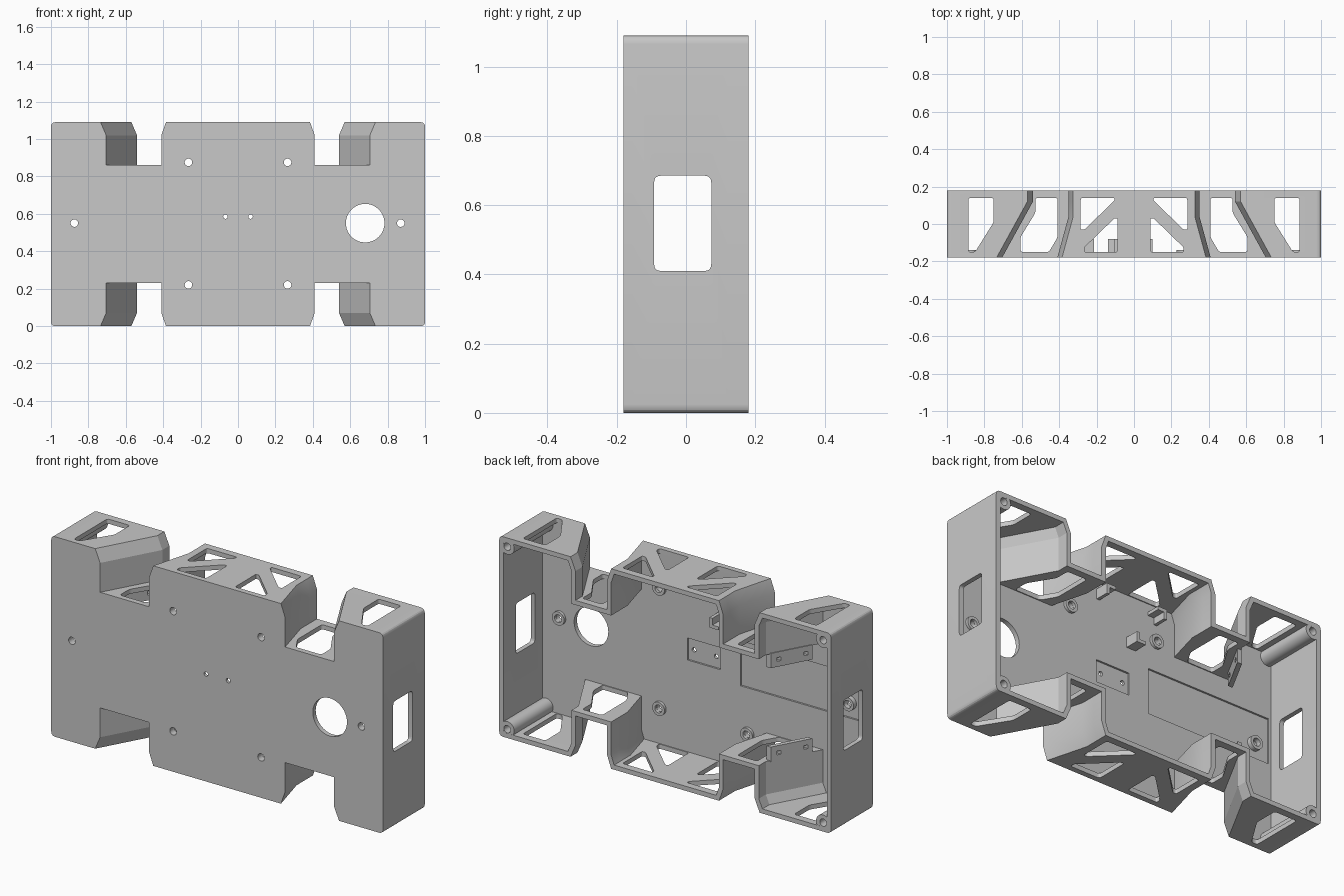
import bpy, bmesh, math
from mathutils import Vector

if "Cube" in bpy.data.objects:
    bpy.data.objects.remove(bpy.data.objects["Cube"])

W, H, D, T = 1.0, 1.09, 0.18, 0.025
FLOOR = -D + T

grey = bpy.data.materials.new("plain_grey")
grey.use_nodes = True
grey.diffuse_color = (0.58, 0.58, 0.58, 1)
grey.node_tree.nodes["Principled BSDF"].inputs["Base Color"].default_value = grey.diffuse_color


def finish(name, bm):
    if bm.calc_volume(signed=True) < 0:
        bmesh.ops.reverse_faces(bm, faces=bm.faces)
    mesh = bpy.data.meshes.new(name)
    bm.to_mesh(mesh)
    bm.free()
    mesh.materials.append(grey)
    ob = bpy.data.objects.new(name, mesh)
    bpy.context.collection.objects.link(ob)
    return ob


def activate(ob):
    bpy.ops.object.select_all(action='DESELECT')
    ob.select_set(True)
    bpy.context.view_layer.objects.active = ob


def smooth(ob):
    activate(ob)
    bpy.ops.object.shade_smooth_by_angle(angle=math.radians(20))


def cut(ob, cutter):
    """Subtract the cutter, trying the second solver if the first gives nothing."""
    activate(ob)
    whole = ob.data.copy()
    for solver in ('EXACT', 'MANIFOLD'):
        mod = ob.modifiers.new("cut", 'BOOLEAN')
        mod.operation, mod.solver, mod.object = 'DIFFERENCE', solver, cutter
        bpy.ops.object.modifier_apply(modifier=mod.name)
        if len(ob.data.polygons) > 0:
            break
        ob.data = whole.copy()
    bpy.data.meshes.remove(whole)
    bpy.data.objects.remove(cutter)


def rounded(points, radius, only=None, steps=5):
    """Round the corners of a 2D polygon, or only those passing a test."""
    out = []
    for k, p in enumerate(points):
        p = Vector(p)
        if only and not only(p):
            out.append(p)
            continue
        a, b = Vector(points[k - 1]) - p, Vector(points[(k + 1) % len(points)]) - p
        r = min(radius, 0.4 * a.length, 0.4 * b.length)
        a, b = a.normalized() * r, b.normalized() * r
        for s in range(steps + 1):
            t = s / steps
            out.append(p + a * (1 - t) ** 2 + b * t ** 2)
    return out


def inset(points, t):
    """Mitred inward offset of a clockwise 2D polygon."""
    out = []
    for k, p in enumerate(points):
        p = Vector(p)
        d1 = (p - Vector(points[k - 1])).normalized()
        d2 = (Vector(points[(k + 1) % len(points)]) - p).normalized()
        n1, n2 = Vector((d1.y, -d1.x)), Vector((d2.y, -d2.x))
        out.append(p + (n1 + n2) * t / (1 + n1.dot(n2)))
    return out


def loft(bm, rings):
    """Closed skin through rings of 3D points, capped at both ends."""
    rings = [[bm.verts.new(p) for p in ring] for ring in rings]
    for a, b in zip(rings, rings[1:]):
        for k in range(len(a)):
            j = (k + 1) % len(a)
            bm.faces.new((a[k], a[j], b[j], b[k]))
    bm.faces.new(rings[0][::-1])
    bm.faces.new(rings[-1])


def prisms(name, polys, axis, lo, hi):
    place = {'x': lambda p, h: (h, p[0], p[1]),
             'y': lambda p, h: (p[0], h, p[1]),
             'z': lambda p, h: (p[0], p[1], h)}[axis]
    bm = bmesh.new()
    for pts in polys:
        area = sum(pts[k - 1][0] * p[1] - p[0] * pts[k - 1][1] for k, p in enumerate(pts))
        pts = pts if area > 0 else pts[::-1]
        loft(bm, [[place(p, h) for p in pts] for h in (lo, hi)])
    return finish(name, bm)


def circle(x, z, r, n=40):
    return [(x + r * math.cos(2 * math.pi * k / n), z + r * math.sin(2 * math.pi * k / n)) for k in range(n)]


def rect(x0, x1, z0, z1):
    return [(x0, z0), (x0, z1), (x1, z1), (x1, z0)]


# Outline of the case at depth y, with four flared notches
def outer_wall(y):
    return max(0.54, 0.705 - 0.55 * (y + D))


def inner_wall(y):
    return max(0.35, 0.41 - 0.273 * (y + D))


def outline(y):
    o, i = outer_wall(y), inner_wall(y)
    q = [(i - 0.025, H), (i, 1.02), (i, 0.86), (o, 0.86), (o, 1.02), (o + 0.03, H), (W, H)]
    right = q + [(x, H - z) for x, z in reversed(q)]
    return right + [(-x, z) for x, z in reversed(right)]


def is_corner(p):
    return abs(p.x) > 0.9


# Shell: outer skin, rim, inner skin and floor of the tray
levels = (-D, FLOOR, 0.04, 0.12, D)
loops = [(y, rounded(outline(y), 0.025, is_corner)) for y in levels]
loops += [(y, rounded(inset(outline(y), T), 0.02, is_corner)) for y in reversed(levels[1:])]
bm = bmesh.new()
loft(bm, [[(p[0], y, p[1]) for p in pts] for y, pts in loops])
shell = finish("case_shell", bm)

# Shallow seats in the inside of the front plate
cut(shell, prisms("seat_cutter", [rect(-0.96, -0.22, 0.47, 0.715), rect(-0.1, 0.1, 0.525, 0.645)],
                  'y', FLOOR - 0.01, FLOOR + 0.02))

# Round holes in the front plate
screws = [(sx * 0.265, z) for sx in (-1, 1) for z in (0.875, 0.22)] + [(-0.875, 0.55), (0.87, 0.55)]
holes = [circle(x, z, 0.02) for x, z in screws]
holes += [circle(s * 0.067, 0.585, 0.012) for s in (-1, 1)] + [circle(0.68, 0.55, 0.103, 64)]
cut(shell, prisms("hole_cutter", holes, 'y', -0.3, 0))

# Rounded window through both end walls
cut(shell, prisms("window_cutter", [rounded(rect(-0.092, 0.073, 0.41, 0.685), 0.02)], 'x', -1.2, 1.2))

# Lightening openings in the top and bottom walls
openings = [
    [(0.75, 0.14), (0.885, 0.14), (0.885, -0.15), (0.85, -0.15), (0.75, 0.01)],
    [(0.408, 0.14), (0.527, 0.14), (0.527, 0.06), (0.607, -0.07), (0.607, -0.15), (0.455, -0.15), (0.408, -0.07)],
    [(0.285, 0.14), (0.105, 0.14), (0.105, 0.125), (0.265, -0.03), (0.285, -0.03)],
    [(0.087, 0.03), (0.105, 0.03), (0.265, -0.125), (0.265, -0.15), (0.087, -0.15)]]
polys = [rounded([(s * x, y) for x, y in pts], 0.015) for s in (-1, 1) for pts in openings]
cut(shell, prisms("opening_cutter", polys, 'z', -0.1, 1.2))
smooth(shell)

# Corner posts with screw holes
corners = [(sx * 0.952, z) for sx in (-1, 1) for z in (0.048, H - 0.048)]
posts = prisms("corner_posts", [circle(x, z, 0.042) for x, z in corners], 'y', FLOOR - 0.01, D - 0.0005)
cut(posts, prisms("post_cutter", [circle(x, z, 0.02) for x, z in corners], 'y', 0.05, 0.3))
smooth(posts)

# Raised collars around the screw holes
collars = prisms("screw_collars", [circle(x, z, 0.037) for x, z in screws], 'y', FLOOR - 0.012, FLOOR + 0.015)
cut(collars, prisms("collar_cutter", [circle(x, z, 0.021) for x, z in screws], 'y', -0.3, 0.1))
smooth(collars)

# Small corner brackets that hold a board
brackets = []
for x, z, sx, sz in ((-0.085, 0.78, -1, 1), (-0.27, 1.02, 1, -1), (0.1, 1.03, -1, -1)):
    a, b = 0.018, 0.055
    brackets.append([(x + sx * u, z + sz * v) for u, v in ((0, 0), (b, 0), (b, a), (a, a), (a, b), (0, b))])
prisms("board_brackets", brackets, 'y', FLOOR - 0.005, -0.08)

# Slanted strips with two screw holes beside the notches at one end
for name, z in (("upper", 0.8), ("lower", H - 0.8)):
    y0, y1 = -0.1, 0.1
    x0, x1 = -outer_wall(y0), -outer_wall(y1)
    base = [(x0 - 0.03, y0), (x0 - 0.003, y0), (x1 - 0.003, y1), (x1 - 0.03, y1)]
    strip = prisms(name + "_strip", [base], 'z', z - 0.04, z + 0.04)
    slots = [[(dx - outer_wall(c), c + dy) for dx, dy in rect(-0.08, 0.05, -0.01, 0.01)] for c in (-0.07, 0.06)]
    cut(strip, prisms("strip_cutter", slots, 'z', z - 0.01, z + 0.01))
